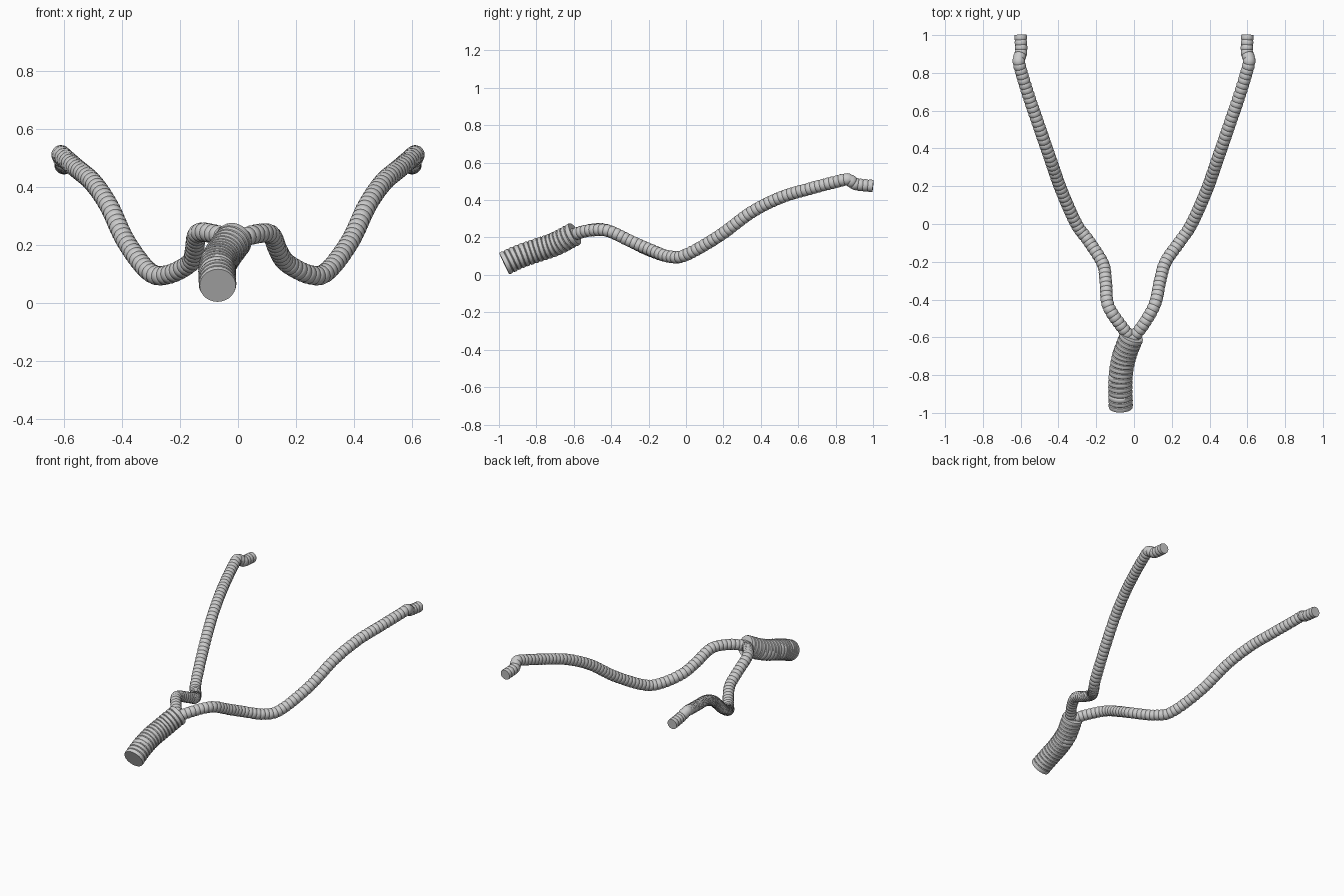
import bpy, bmesh, math
from mathutils import Vector

if "Cube" in bpy.data.objects:
    bpy.data.objects.remove(bpy.data.objects["Cube"])


def resample(points, samples=40):
    """Dense Catmull-Rom path through the points, with cumulative lengths."""
    p = [Vector(q) for q in points]
    p = [2 * p[0] - p[1]] + p + [2 * p[-1] - p[-2]]
    path = []
    for i in range(1, len(p) - 2):
        a, b, c, d = p[i - 1:i + 3]
        for k in range(samples):
            t = k / samples
            path.append(0.5 * (2 * b + (c - a) * t + (2 * a - 5 * b + 4 * c - d) * t ** 2
                               + (3 * b - a - 3 * c + d) * t ** 3))
    path.append(p[-2])
    lengths = [0.0]
    for u, v in zip(path, path[1:]):
        lengths.append(lengths[-1] + (v - u).length)
    return path, lengths


def ribbed_hose(name, points, radius, pitch, sides=28):
    path, lengths = resample(points)
    total = lengths[-1]
    ribs = round(total / pitch)
    # one rib: narrow groove, then a rounded crest
    rib = [(0.0, 0.91), (0.14, 0.985), (0.5, 1.015), (0.86, 0.985)]
    stations = [((i + f) / ribs * total, r) for i in range(ribs) for f, r in rib]
    stations.append((total, 0.97))
    stations[0] = (0.0, 0.97)

    def at(s):
        s = min(max(s, 0), total)
        j = 0
        while j < len(lengths) - 2 and lengths[j + 1] < s:
            j += 1
        t = (s - lengths[j]) / (lengths[j + 1] - lengths[j])
        return path[j].lerp(path[j + 1], t)

    bm = bmesh.new()
    normal = Vector((0, 0, 1))
    rings = []
    for s, r in stations:
        c = at(s)
        tangent = (at(s + 0.008) - at(s - 0.008)).normalized()
        normal = (normal - tangent * normal.dot(tangent)).normalized()
        side = tangent.cross(normal)
        rings.append([bm.verts.new(c + radius * r * (math.cos(a) * normal + math.sin(a) * side))
                      for a in (2 * math.pi * k / sides for k in range(sides))])
    for lo, hi in zip(rings, rings[1:]):
        for k in range(sides):
            n = (k + 1) % sides
            bm.faces.new((lo[k], lo[n], hi[n], hi[k]))
    bm.faces.new(rings[0][::-1])
    bm.faces.new(rings[-1])
    bmesh.ops.recalc_face_normals(bm, faces=bm.faces)
    mesh = bpy.data.meshes.new(name)
    bm.to_mesh(mesh)
    bm.free()
    obj = bpy.data.objects.new(name, mesh)
    bpy.context.collection.objects.link(obj)
    bpy.ops.object.select_all(action='DESELECT')
    obj.select_set(True)
    bpy.context.view_layer.objects.active = obj
    bpy.ops.object.shade_smooth_by_angle(angle=math.radians(40))
    return obj


# Thick main hose
ribbed_hose("main_hose", [(-0.07, -0.972, 0.06), (-0.072, -0.89, 0.098), (-0.07, -0.80, 0.13),
                          (-0.052, -0.70, 0.165), (-0.012, -0.594, 0.22)], 0.064, 0.027)

# Outer run shared by both branches (mirrored), ending in the short kinked tip
outer = [(0.305, 0.0, 0.107), (0.385, 0.18, 0.21), (0.445, 0.35, 0.335), (0.50, 0.51, 0.415),
         (0.555, 0.67, 0.463), (0.595, 0.80, 0.497), (0.61, 0.865, 0.51),
         (0.598, 0.91, 0.485), (0.60, 1.0, 0.475)]

# Inner runs differ slightly between the sides
right_inner = [(-0.01, -0.61, 0.212), (0.055, -0.525, 0.236), (0.112, -0.42, 0.236),
               (0.138, -0.30, 0.182), (0.168, -0.20, 0.138), (0.245, -0.09, 0.098)]
left_inner = [(-0.01, -0.61, 0.212), (-0.075, -0.53, 0.236), (-0.137, -0.43, 0.24),
              (-0.15, -0.30, 0.182), (-0.165, -0.21, 0.138), (-0.24, -0.09, 0.098)]

ribbed_hose("right_branch_hose", right_inner + outer, 0.033, 0.027)
ribbed_hose("left_branch_hose", left_inner + [(-x, y, z) for x, y, z in outer], 0.033, 0.027)
